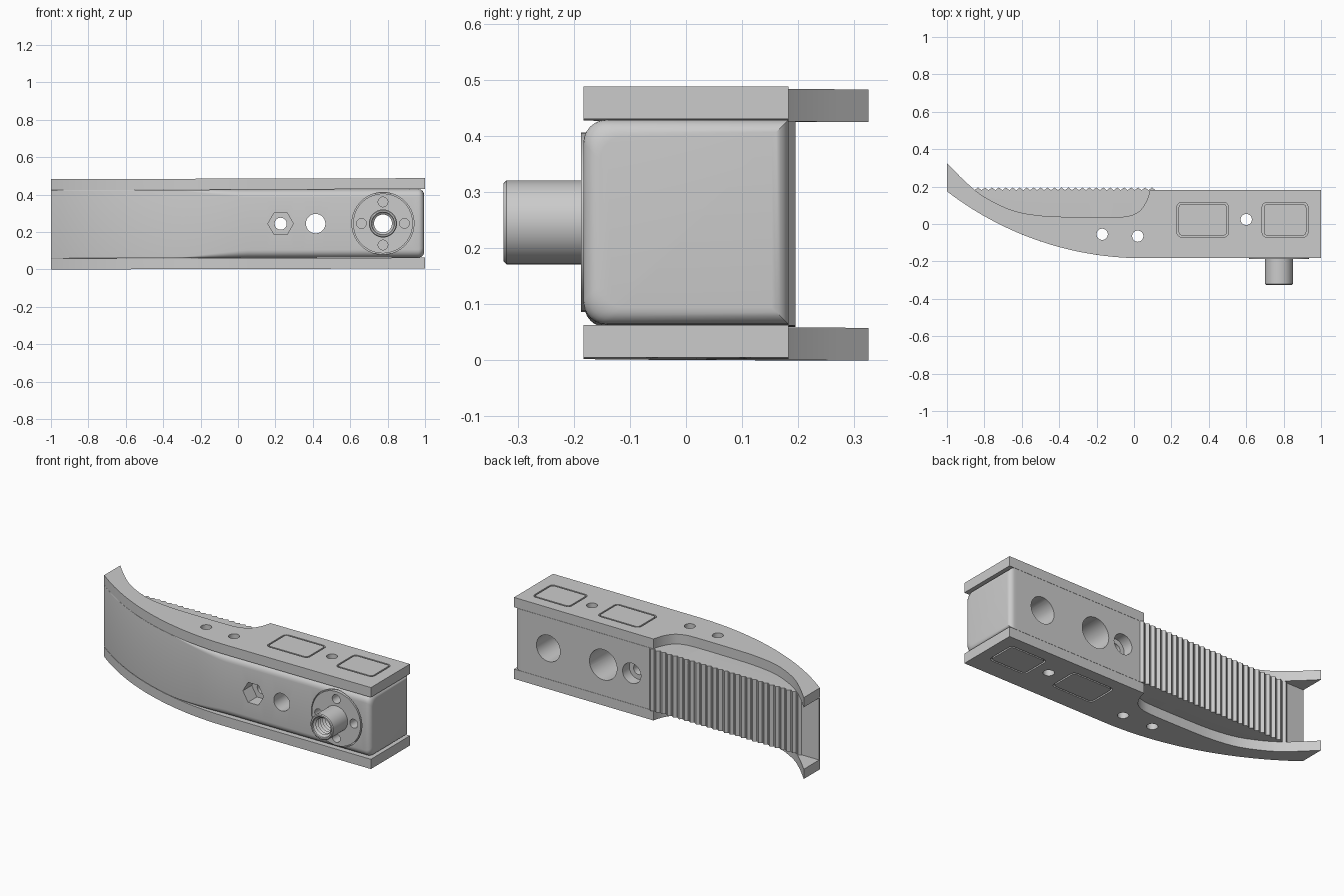
import bpy, bmesh, math
from mathutils import Matrix, Vector

old = bpy.data.objects.get("Cube")
if old:
    bpy.data.objects.remove(old, do_unlink=True)

grey = bpy.data.materials.new("plain grey")
grey.use_nodes = True
grey.diffuse_color = (0.6, 0.6, 0.6, 1)
grey.node_tree.nodes["Principled BSDF"].inputs["Base Color"].default_value = (0.6, 0.6, 0.6, 1)

PLATE = 0.058                 # side plate thickness
HEIGHT = 0.483
MID = HEIGHT / 2
FRONT, BACK = -0.183, 0.183
parts = []


def add(name, bm, part=True):
    bmesh.ops.recalc_face_normals(bm, faces=bm.faces)
    mesh = bpy.data.meshes.new(name)
    bm.to_mesh(mesh)
    bm.free()
    ob = bpy.data.objects.new(name, mesh)
    bpy.context.collection.objects.link(ob)
    mesh.materials.append(grey)
    if part:
        parts.append(ob)
    else:
        ob.hide_render = True
    return ob


def prism(name, outline, z0, z1, part=True):
    bm = bmesh.new()
    face = bm.faces.new([bm.verts.new((x, y, z0)) for x, y in outline])
    ext = bmesh.ops.extrude_face_region(bm, geom=[face])["geom"]
    moved = [v for v in ext if isinstance(v, bmesh.types.BMVert)]
    bmesh.ops.translate(bm, verts=moved, vec=(0, 0, z1 - z0))
    return add(name, bm, part)


def drill(axis, centre, radius, start, end, sides=40):
    """Cylinder cutter along y or z."""
    bm = bmesh.new()
    a, b = centre
    mid = (start + end) / 2
    if axis == "y":
        m = Matrix.Translation((a, mid, b)) @ Matrix.Rotation(math.pi / 2, 4, "X")
        m = m @ Matrix.Rotation(math.pi / 2, 4, "Z")
    else:
        m = Matrix.Translation((a, b, mid))
    bmesh.ops.create_cone(bm, cap_ends=True, segments=sides, radius1=radius,
                          radius2=radius, depth=abs(end - start), matrix=m)
    return add("cutter", bm, False)


def cut(target, cutters):
    for c in cutters:
        mod = target.modifiers.new("cut", "BOOLEAN")
        mod.operation = "DIFFERENCE"
        mod.solver = "EXACT"
        mod.object = c
    bpy.context.view_layer.update()
    graph = bpy.context.evaluated_depsgraph_get()
    mesh = bpy.data.meshes.new_from_object(target.evaluated_get(graph))
    target.modifiers.clear()
    target.data = mesh
    for c in cutters:
        bpy.data.objects.remove(c, do_unlink=True)


def front_y(x):
    """Front outline: straight, then a circular sweep back to the tip."""
    r, d = 1.72, min(0, x - 0.05)
    return FRONT + r - math.sqrt(r * r - d * d)


def rounded_rect(x0, x1, y0, y1, r):
    pts = []
    corners = ((x1 - r, y1 - r), (x0 + r, y1 - r), (x0 + r, y0 + r), (x1 - r, y0 + r))
    for q, (cx, cy) in enumerate(corners):
        for i in range(6):
            t = math.pi / 2 * (q + i / 5)
            pts.append((cx + r * math.cos(t), cy + r * math.sin(t)))
    return pts


def smooth_path(points, steps=4):
    """Catmull-Rom curve through the points."""
    p = [Vector(q) for q in points]
    p = [2 * p[0] - p[1]] + p + [2 * p[-1] - p[-2]]
    out = []
    for a, b, c, d in zip(p, p[1:], p[2:], p[3:]):
        for i in range(steps):
            t = i / steps
            out.append(tuple(0.5 * (2 * b + (c - a) * t + (2 * a - 5 * b + 4 * c - d) * t * t
                                    + (3 * b - a - 3 * c + d) * t ** 3)))
    return out + [tuple(points[-1])]


# Side plates with an open curved throat
throat = smooth_path([(-1, 0.325), (-0.9, 0.225), (-0.8, 0.145), (-0.65, 0.073), (-0.5, 0.045),
                      (-0.35, 0.038), (-0.1, 0.037), (-0.02, 0.045), (0.03, 0.07),
                      (0.06, 0.11), (0.077, 0.15), (0.085, BACK)])
belly = [(0.05 - 1.05 * i / 32, front_y(0.05 - 1.05 * i / 32)) for i in range(33)]
outline = throat + [(1, BACK), (1, FRONT)] + belly
cross_holes = [(-0.17, -0.055), (0.02, -0.065), (0.6, 0.024)]
windows = [(0.23, 0.505), (0.685, 0.93)]
DEEP = 0.012

for side, z0 in (("lower", 0), ("upper", HEIGHT - PLATE)):
    plate = prism(side + "_side_plate", outline, z0, z0 + PLATE)
    cutters = [drill("z", c, 0.03, -0.1, 0.6) for c in cross_holes]
    bottom, top = (-0.02, DEEP) if side == "lower" else (HEIGHT - DEEP, HEIGHT + 0.02)
    for x0, x1 in windows:
        cutters.append(prism("cutter", rounded_rect(x0, x1, -0.07, 0.115, 0.025),
                             bottom, top, False))
    cut(plate, cutters)
    # Inlaid covers sit flush, leaving a thin groove round them
    for i, (x0, x1) in enumerate(windows):
        g = 0.009
        prism(f"{side}_cover_{i + 1}", rounded_rect(x0 + g, x1 - g, -0.07 + g, 0.115 - g, 0.018),
              max(0, bottom), min(HEIGHT, top))

# Core block: lofted sections whose front edges round off towards the butt end
END = 0.03
stations = [(-1 + 0.05 * i, 0) for i in range(39)] + [(0.95, 0)]
for i in range(7):
    t = math.pi / 2 * i / 6
    stations.append((0.965 + END * math.sin(t), END * (1 - math.cos(t))))
bm = bmesh.new()
rings = []
for x, inset in stations:
    fade = min(1, max(0, (x + 0.32) / 0.35))
    r = 0.002 + 0.04 * fade
    y0, y1 = front_y(x) + inset, BACK - inset
    r = min(r, (y1 - y0) * 0.4)
    za, zb = PLATE + 0.001 + inset, HEIGHT - PLATE - 0.001 - inset
    section = [(y1, za), (y1, zb)]
    for i in range(7):
        t = math.pi / 2 * i / 6
        section.append((y0 + r - r * math.sin(t), zb - r + r * math.cos(t)))
    section += [(y, za + zb - z) for y, z in reversed(section[2:])]
    rings.append([bm.verts.new((x, y, z)) for y, z in section])
for a, b in zip(rings, rings[1:]):
    n = len(a)
    for i in range(n):
        bm.faces.new((a[i], a[(i + 1) % n], b[(i + 1) % n], b[i]))
bm.faces.new(rings[0])
bm.faces.new(rings[-1])
core = add("core_block", bm)

# Bolt holes, hexagon pocket, counterbores and flange pocket
POST, BOLT, NUT = (0.775, MID), (0.415, MID), (0.228, MID)
screws = [(POST[0] + dx, MID + dz) for dx, dz in ((0.115, 0), (-0.115, 0), (0, 0.115), (0, -0.115))]
cutters = [drill("z", c, 0.03, -0.1, 0.6) for c in cross_holes]
cutters += [drill("y", NUT, 0.032, -0.3, 0.3), drill("y", NUT, 0.068, -0.3, -0.1, 6),
            drill("y", NUT, 0.06, 0.12, 0.3),
            drill("y", BOLT, 0.052, -0.3, 0.3), drill("y", BOLT, 0.09, -0.06, 0.3),
            drill("y", POST, 0.166, -0.3, -0.165), drill("y", POST, 0.078, -0.3, 0.3)]
cutters += [drill("y", c, 0.026, -0.3, -0.1) for c in screws]
cut(core, cutters)

# Flanged post with a threaded bore, turned about the y axis
TIP = -0.325
profile = [(0.16, -0.165), (0.16, -0.187), (0.075, -0.187), (0.075, TIP + 0.005),
           (0.07, TIP), (0.062, TIP)]
turns = 7
for i in range(turns):
    y = TIP + 0.008 + 0.15 * i / turns
    profile += [(0.06, y), (0.048, y + 0.01)]
profile.append((0.06, -0.165))
bm = bmesh.new()
SEG = 40
loops = []
for k in range(SEG):
    t = 2 * math.pi * k / SEG
    loops.append([bm.verts.new((POST[0] + r * math.cos(t), y, MID + r * math.sin(t)))
                  for r, y in profile])
n = len(profile)
for k in range(SEG):
    a, b = loops[k], loops[(k + 1) % SEG]
    for i in range(n):
        bm.faces.new((a[i], a[(i + 1) % n], b[(i + 1) % n], b[i]))
post = add("flanged_post", bm)
cut(post, [drill("y", c, 0.026, -0.3, -0.1) for c in screws])

# Serrated grip strip along the back
teeth, x0, x1 = 27, -0.89, 0.115
pitch = (x1 - x0) / teeth
strip = [(x1, 0.172), (x0, 0.172)]
for i in range(teeth):
    strip += [(x0 + i * pitch, 0.181), (x0 + (i + 0.5) * pitch, 0.195)]
strip.append((x1, 0.181))
prism("grip_teeth", strip, PLATE + 0.001, HEIGHT - PLATE - 0.001)

# Slight rise towards the butt end, then shading
bpy.ops.object.select_all(action="DESELECT")
for ob in parts:
    for v in ob.data.vertices:
        v.co.z += 0.0025 * (v.co.x + 1)
    ob.select_set(True)
bpy.context.view_layer.objects.active = core
bpy.ops.object.shade_smooth_by_angle(angle=math.radians(25))
